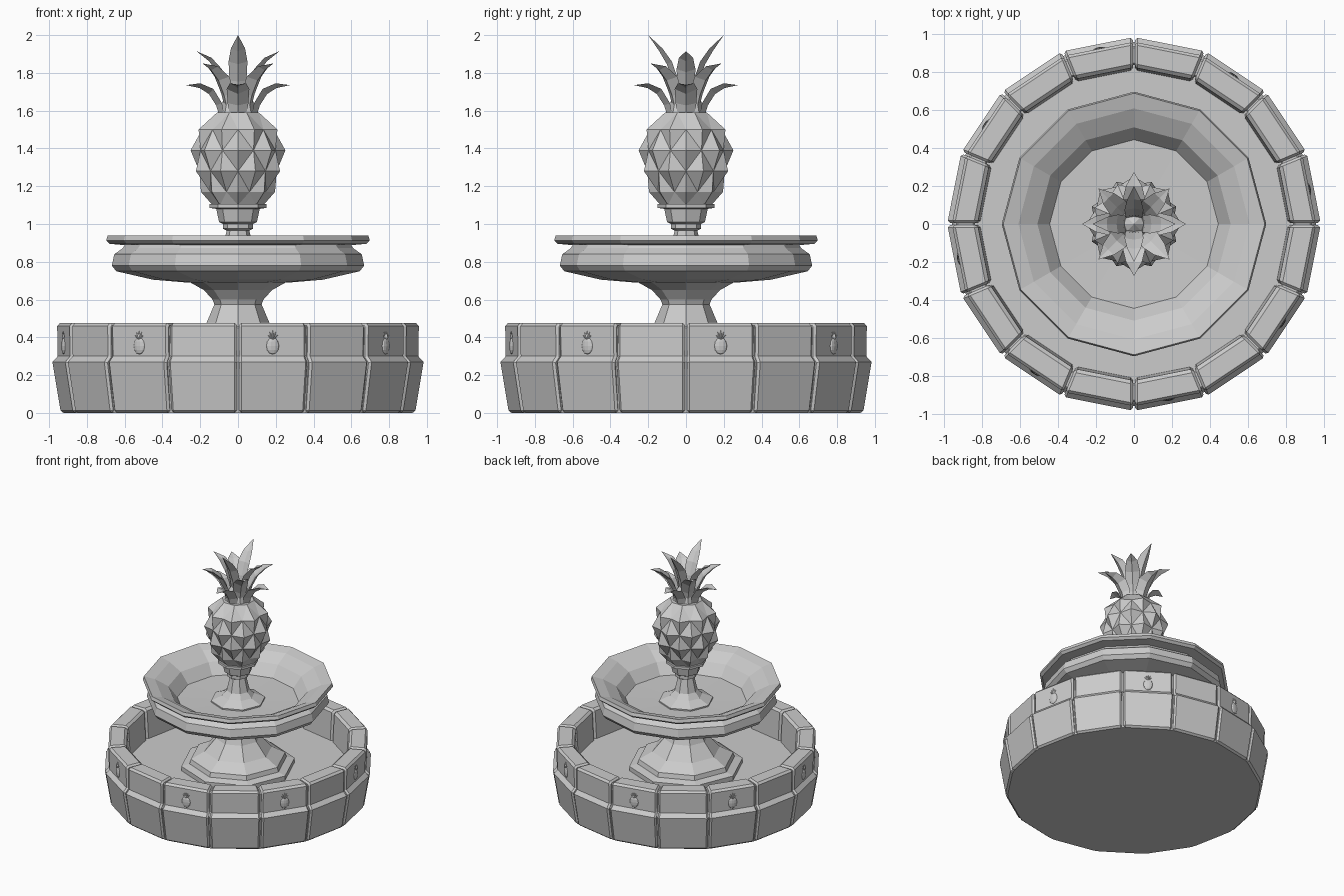
import bpy, bmesh
from math import sin, cos, pi, radians
from mathutils import Vector, Matrix

if "Cube" in bpy.data.objects:
    bpy.data.objects.remove(bpy.data.objects["Cube"])


def finish(name, bm):
    bmesh.ops.recalc_face_normals(bm, faces=bm.faces)
    me = bpy.data.meshes.new(name)
    bm.to_mesh(me)
    bm.free()
    ob = bpy.data.objects.new(name, me)
    bpy.context.collection.objects.link(ob)
    return ob


def polar(r, a, z):
    return Vector((r * cos(a), r * sin(a), z))


def lathe(name, profile, n):
    """Spin a profile that starts and ends on the axis, with n flat sides."""
    bm = bmesh.new()
    rings = []
    for r, z in profile:
        if r == 0:
            rings.append([bm.verts.new((0, 0, z))] * n)
        else:
            rings.append([bm.verts.new(polar(r, 2 * pi * i / n, z)) for i in range(n)])
    for a, b in zip(rings, rings[1:]):
        for i in range(n):
            j = (i + 1) % n
            bm.faces.new(list(dict.fromkeys((a[i], a[j], b[j], b[i]))))
    return finish(name, bm)


# Basin core with floor; visible in the grooves between blocks
lathe("basin_core", [(0, 0), (.925, 0), (.962, .27), (.935, .3), (.94, .45), (.93, .46),
                     (.85, .46), (.84, .45), (.84, .24), (0, .24)], 16)

# Sixteen bevelled stone blocks
BLOCK = [(.94, 0), (.985, .27), (.957, .30), (.96, .46), (.945, .476),
         (.845, .476), (.825, .46), (.81, .2), (.81, 0)]
STEP = pi / 8
for k in range(16):
    bm = bmesh.new()
    ends = [[bm.verts.new(polar(r, a, z)) for r, z in BLOCK]
            for a in (k * STEP + .006, (k + 1) * STEP - .006)]
    for e in ends:
        bm.faces.new(e)
    m = len(BLOCK)
    for i in range(m):
        j = (i + 1) % m
        bm.faces.new((ends[0][i], ends[0][j], ends[1][j], ends[1][i]))
    ob = finish(f"basin_block_{k + 1}", bm)
    bev = ob.modifiers.new("bevel", 'BEVEL')
    bev.width = .013
    bev.segments = 1
    bev.limit_method = 'ANGLE'
    bev.angle_limit = radians(60)

# Small fruit reliefs on every second block
for k in range(8):
    a = radians(-78.75 + 45 * k)
    bm = bmesh.new()
    bmesh.ops.create_uvsphere(bm, u_segments=10, v_segments=6, radius=1,
                              matrix=Matrix.Translation((0, 0, .355)) @ Matrix.Diagonal((.012, .035, .045, 1)))
    for tilt, h in ((-55, .04), (-25, .05), (0, .055), (25, .05), (55, .04)):
        bmesh.ops.create_cone(bm, segments=4, radius1=.011, radius2=0, depth=h,
                              matrix=Matrix.Translation((0, 0, .392)) @ Matrix.Rotation(radians(tilt), 4, 'X')
                              @ Matrix.Translation((0, 0, h / 2)))
    bm.transform(Matrix.Rotation(a, 4, 'Z') @ Matrix.Translation((.94, 0, 0)))
    finish(f"fruit_relief_{k + 1}", bm)

# Lower pedestal, upper bowl and column
lathe("lower_pedestal", [(0, .23), (.42, .23), (.42, .275), (.36, .29), (.35, .325), (.25, .38), (.165, .48),
                         (.125, .575), (.135, .6), (.18, .65), (.27, .70), (0, .72)], 8)
lathe("upper_bowl", [(0, .685), (.27, .69), (.45, .705), (.645, .75), (.668, .78), (.655, .84), (.61, .872),
                     (.60, .888), (.68, .895), (.698, .912), (.69, .938), (.61, .918), (.51, .865),
                     (.445, .78), (0, .77)], 12)
lathe("upper_column", [(0, .76), (.2, .76), (.2, .785), (.12, .82), (.085, .86), (.06, .965), (.08, .975),
                       (.08, 1.0), (.1, 1.01), (.115, 1.08), (.15, 1.085), (.15, 1.105), (.12, 1.11), (0, 1.11)], 8)

# Fruit body: staggered diamond lattice, each diamond raised to a point
ROWS = [(.135, 1.10), (.16, 1.17), (.205, 1.28), (.215, 1.39), (.19, 1.50), (.12, 1.59)]
N = 8
bm = bmesh.new()
grid = [[bm.verts.new(polar(r, (i + (row % 2) / 2) * 2 * pi / N, z)) for i in range(N)]
        for row, (r, z) in enumerate(ROWS)]
for row in range(1, len(ROWS) - 1):
    r, z = ROWS[row]
    for i in range(N):
        c = i if row % 2 else (i + 1) % N
        # side corners at this row; top and bottom corners between them
        left, right = grid[row][i], grid[row][(i + 1) % N]
        corners = [left, grid[row - 1][(i + 1) % N if row % 2 else i],
                   right, grid[row + 1][(i + 1) % N if row % 2 else i]]
        ang = (i + (row % 2) / 2 + .5) * 2 * pi / N
        tip = bm.verts.new(polar(r + .036, ang, z))
        for p, q in zip(corners, corners[1:] + corners[:1]):
            bm.faces.new((p, q, tip))
for row, nxt in ((0, 1), (len(ROWS) - 1, len(ROWS) - 2)):
    for i in range(N):
        mid = i if row % 2 == 0 else (i + 1) % N
        bm.faces.new((grid[row][i], grid[row][(i + 1) % N], grid[nxt][mid]))
    bm.faces.new(grid[row])
finish("fruit_body", bm)


# Crown leaves: arched blades with a folded section and a pointed tip
def leaf(name, angle, path, widths):
    bm = bmesh.new()
    pts = [Vector((r, 0, z)) for r, z in path]
    rings = []
    for i, w in enumerate(widths):
        t = (pts[i + 1] - pts[max(i - 1, 0)]).normalized()
        out = Vector((t.z, 0, -t.x))
        p = pts[i]
        side = Vector((0, w / 2, 0))
        rings.append([bm.verts.new(v) for v in
                      (p - side, p + out * w * .3, p + side, p + out * w * .08)])
    tip = bm.verts.new(pts[-1])
    bm.faces.new(rings[0])
    for a, b in zip(rings, rings[1:]):
        for i in range(4):
            j = (i + 1) % 4
            bm.faces.new((a[i], a[j], b[j], b[i]))
    for i in range(4):
        bm.faces.new((rings[-1][i], rings[-1][(i + 1) % 4], tip))
    bm.transform(Matrix.Rotation(angle, 4, 'Z'))
    finish(name, bm)


LOW = [(.07, 1.56), (.085, 1.64), (.13, 1.715), (.20, 1.745), (.275, 1.735)]
MID = [(.05, 1.58), (.075, 1.69), (.12, 1.78), (.19, 1.835), (.265, 1.85)]
SIDE = [(.03, 1.60), (.05, 1.73), (.085, 1.82), (.14, 1.88), (.22, 1.915)]
TALL = [(.02, 1.60), (.04, 1.76), (.075, 1.86), (.125, 1.93), (.20, 2.0)]
for k in range(4):
    leaf(f"low_leaf_{k + 1}", k * pi / 2, LOW, (.08, .11, .12, .085))
    leaf(f"mid_leaf_{k + 1}", (k + .5) * pi / 2, MID, (.07, .10, .11, .08))
    leaf(f"top_leaf_{k + 1}", k * pi / 2, TALL if k % 2 else SIDE, (.06, .09, .10, .075))
lathe("crown_core", [(0, 1.56), (.1, 1.58), (.085, 1.64), (.05, 1.70), (0, 1.74)], 8)
